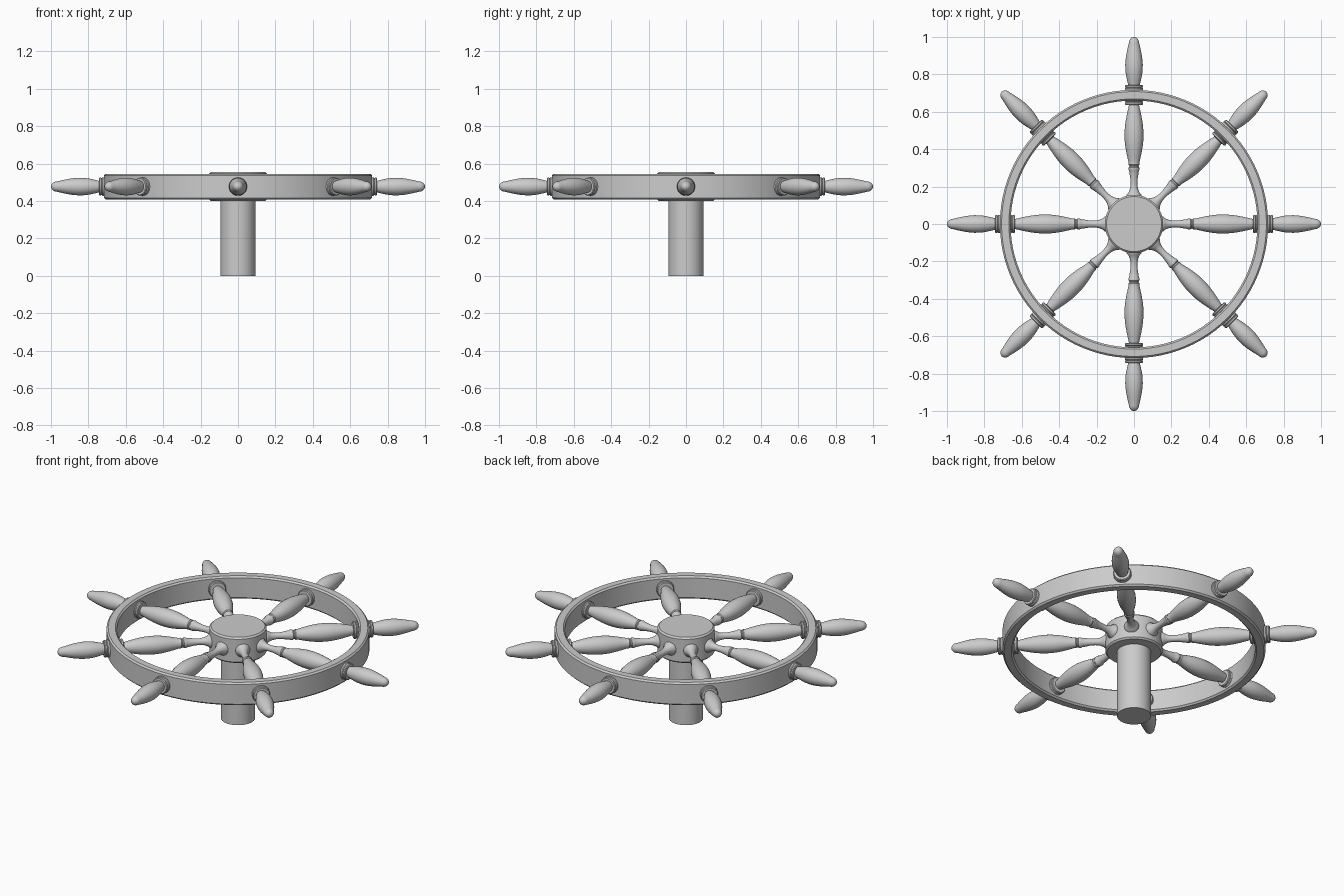
import bpy, bmesh, math
from mathutils import Matrix

cube = bpy.data.objects.get("Cube")
if cube:
    bpy.data.objects.remove(cube, do_unlink=True)

grey = bpy.data.materials.new("plain_grey")
grey.use_nodes = True
colour = (0.6, 0.6, 0.6, 1)
grey.diffuse_color = colour
grey.node_tree.nodes["Principled BSDF"].inputs["Base Color"].default_value = colour

AXIS_Z = 0.477  # height of the spoke axes


def lathe(name, profile, steps, closed=False, matrix=Matrix()):
    """Spin (radius, height) points around z, then place the part."""
    bm = bmesh.new()
    verts = [bm.verts.new((r, 0, z)) for r, z in profile]
    pairs = list(zip(verts, verts[1:]))
    if closed:
        pairs.append((verts[-1], verts[0]))
    edges = [bm.edges.new(p) for p in pairs]
    bmesh.ops.spin(bm, geom=verts + edges, cent=(0, 0, 0), axis=(0, 0, 1),
                   angle=math.tau, steps=steps, use_merge=False)
    bmesh.ops.remove_doubles(bm, verts=bm.verts, dist=0.0003)
    bmesh.ops.recalc_face_normals(bm, faces=bm.faces)
    mesh = bpy.data.meshes.new(name)
    bm.to_mesh(mesh)
    bm.free()
    mesh.materials.append(grey)
    obj = bpy.data.objects.new(name, mesh)
    obj.matrix_world = matrix
    bpy.context.collection.objects.link(obj)
    bpy.ops.object.select_all(action='DESELECT')
    obj.select_set(True)
    bpy.context.view_layer.objects.active = obj
    bpy.ops.object.shade_smooth_by_angle(angle=math.radians(35))
    return obj


def swell(start, end, r0, r_mid, r1, peak=0.5, count=10):
    """Smooth turned bulge between two distances along the spoke."""
    points = []
    for i in range(count + 1):
        t = i / count
        side = t / peak if t < peak else (1 - t) / (1 - peak)
        base = r0 if t < peak else r1
        points.append((base + (r_mid - base) * math.sin(side * math.pi / 2),
                       start + (end - start) * t))
    return points


# Rim with small chamfers
B = 0.009
rim = [(0.66, 0.408 + B), (0.66 + B, 0.408), (0.717 - B, 0.408), (0.717, 0.408 + B),
       (0.717, 0.545 - B), (0.717 - B, 0.545), (0.66 + B, 0.545), (0.66, 0.545 - B)]
lathe("rim", rim, 96, closed=True)

# Hub and post
lathe("hub", [(0, 0.4), (0.147, 0.4), (0.156, 0.409),
              (0.156, 0.546), (0.147, 0.555), (0, 0.555)], 64)
lathe("post", [(0, 0), (0.093, 0), (0.093, 0.42), (0, 0.42)], 48)

# Turned spoke: flared foot, thin neck, bead, belly, collars, handle
spoke = [(0, 0.13), (0.042, 0.13), (0.04, 0.155), (0.03, 0.168), (0.022, 0.185), (0.018, 0.21),
         (0.019, 0.24), (0.023, 0.265), (0.026, 0.285), (0.029, 0.29), (0.029, 0.302),
         (0.025, 0.307), (0.025, 0.312), (0.029, 0.317), (0.029, 0.328)]
spoke += swell(0.33, 0.635, 0.029, 0.051, 0.027, 0.47)
spoke += [(0.044, 0.636), (0.048, 0.64), (0.048, 0.648), (0.044, 0.652),
          (0.049, 0.656), (0.049, 0.725), (0.044, 0.729),
          (0.048, 0.733), (0.048, 0.74), (0.044, 0.744)]
spoke += swell(0.744, 0.965, 0.031, 0.047, 0.028, 0.45)
# Rounded handle tip
spoke += [(0.028 * math.cos(a), 0.965 + 0.035 * math.sin(a))
          for a in (i * math.pi / 12 for i in range(1, 6))] + [(0, 1.0)]

for i in range(8):
    place = (Matrix.Translation((0, 0, AXIS_Z))
             @ Matrix.Rotation(i * math.tau / 8, 4, 'Z')
             @ Matrix.Rotation(math.pi / 2, 4, 'Y'))
    lathe(f"spoke_{i + 1}", spoke, 28, matrix=place)
